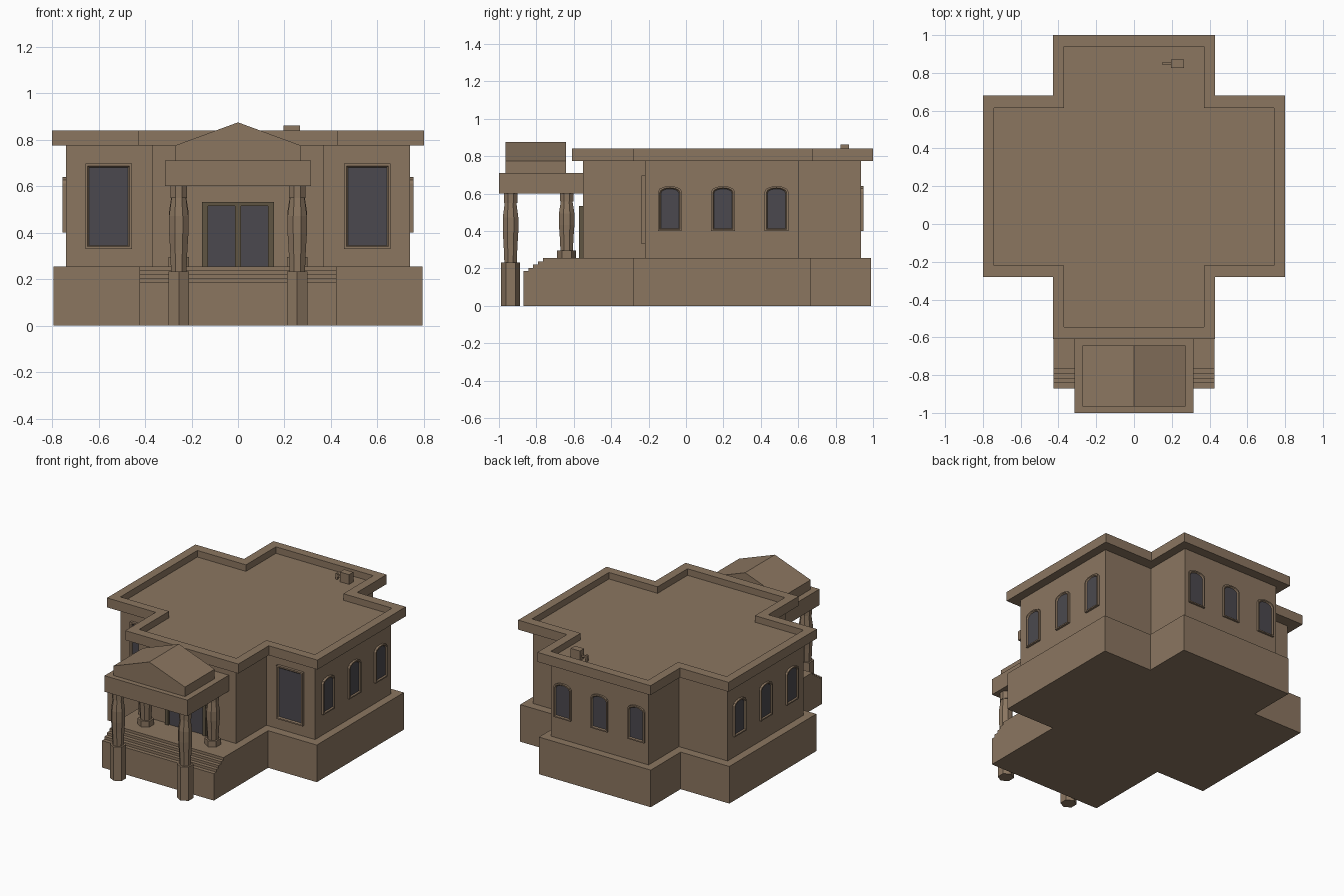
import bpy, bmesh, math

if "Cube" in bpy.data.objects:
    bpy.data.objects.remove(bpy.data.objects["Cube"])


def material(name, rgb):
    m = bpy.data.materials.new(name)
    m.diffuse_color = (*rgb, 1)
    m.use_nodes = True
    m.node_tree.nodes["Principled BSDF"].inputs["Base Color"].default_value = m.diffuse_color
    return m


STONE = material("brown stone", (0.26, 0.182, 0.118))
GLASS = material("dark glass", (0.07, 0.066, 0.077))
OLIVE = material("dark olive wood", (0.115, 0.09, 0.055))


def loft(name, rings, mats=(STONE,), last=0):
    """Bridge equal-length point rings and cap both ends; last = material of final cap."""
    bm = bmesh.new()
    loops = [[bm.verts.new(p) for p in r] for r in rings]
    n = len(loops[0])
    for a, b in zip(loops, loops[1:]):
        for i in range(n):
            j = (i + 1) % n
            bm.faces.new((a[i], a[j], b[j], b[i]))
    bm.faces.new(loops[0][::-1])
    bm.faces.new(loops[-1]).material_index = last
    bmesh.ops.recalc_face_normals(bm, faces=bm.faces[:])
    me = bpy.data.meshes.new(name)
    bm.to_mesh(me)
    bm.free()
    for m in mats:
        me.materials.append(m)
    ob = bpy.data.objects.new(name, me)
    bpy.context.collection.objects.link(ob)
    return ob


def box(name, x0, x1, y0, y1, z0, z1, mat=STONE):
    base = [(x0, y0), (x1, y0), (x1, y1), (x0, y1)]
    return loft(name, [[(x, y, z) for x, y in base] for z in (z0, z1)], (mat,))


def cross(xi, xo, yf, ya, yb, yk, z):
    """Cross-shaped floor plan: inner/outer half widths, front, wing front, wing back, back."""
    right = [(xi, yf), (xi, ya), (xo, ya), (xo, yb), (xi, yb), (xi, yk)]
    return [(x, y, z) for x, y in right + [(-x, y) for x, y in reversed(right)]]


# Plinth, walls and flat roof with a sunken floor
loft("plinth", [cross(0.425, 0.795, -0.765, -0.28, 0.665, 0.99, z) for z in (0, 0.255)])
loft("walls", [cross(0.37, 0.74, -0.55, -0.22, 0.605, 0.935, z) for z in (0.255, 0.775)])
outer, inner = (0.43, 0.80, -0.61, -0.28, 0.68, 1.0), (0.37, 0.74, -0.545, -0.22, 0.615, 0.94)
loft("roof", [cross(*outer, 0.775), cross(*outer, 0.84), cross(*inner, 0.84), cross(*inner, 0.795)])

# Front steps, one stepped profile across the full width
profile = [(-0.765, 0), (-0.87, 0)]
for y, top, back in ((-0.87, 0.185, -0.843), (-0.843, 0.203, -0.817),
                     (-0.817, 0.22, -0.791), (-0.791, 0.237, -0.765)):
    profile += [(y, top), (back, top)]
loft("front_steps", [[(x, y, z) for y, z in profile] for x in (-0.425, 0.425)])

# Portico beam block and gabled top
box("portico_beam", -0.315, 0.315, -1.0, -0.55, 0.60, 0.71)
gable = [(-0.272, 0.71), (0.272, 0.71), (0.272, 0.775), (0, 0.875), (-0.272, 0.775)]
loft("portico_gable", [[(x, y, z) for x, z in gable] for y in (-0.965, -0.642)])


def ngon(cx, cy, r, z, n, turn):
    return [(cx + r * math.cos(turn + i * math.tau / n),
             cy + r * math.sin(turn + i * math.tau / n), z) for i in range(n)]


# Four swelling columns on hexagonal pedestals
for side, sx in (("left", -0.255), ("right", 0.255)):
    for place, cy, z0, z1 in (("front", -0.938, 0, 0.232), ("back", -0.638, 0.25, 0.295)):
        loft(f"{place}_{side}_pedestal", [ngon(sx, cy, 0.051, z, 6, math.pi / 2) for z in (z0, z1)])
        s = 0.6 - z1
        shaft = [(0, 0.036), (0.25, 0.040), (0.45, 0.045), (0.65, 0.045), (0.86, 0.034)]
        loft(f"{place}_{side}_column", [ngon(sx, cy, r, z1 + t * s, 8, math.pi / 8) for t, r in shaft])
        loft(f"{place}_{side}_capital", [ngon(sx, cy, 0.039, z, 8, math.pi / 8) for z in (z1 + 0.86 * s, 0.6)])


def window(name, place, outline, margin, depth):
    """Raised frame with bevelled glass; place maps (along, height, out) to world."""
    us, vs = [p[0] for p in outline], [p[1] for p in outline]
    cu, cv = (min(us) + max(us)) / 2, (min(vs) + max(vs)) / 2
    hu, hv = max(us) - cu, max(vs) - cv
    rings = []
    for m, d in ((0, -0.005), (0, depth), (margin * 0.6, depth), (margin, depth - 0.008)):
        rings.append([place(cu + (u - cu) * (hu - m) / hu, cv + (v - cv) * (hv - m) / hv, d)
                      for u, v in outline])
    loft(name, rings, (STONE, GLASS), 1)


def arch(c):
    """Segment-arched outline centred on c."""
    top = [(c + 0.063 * math.cos(a), 0.612 + 0.028 * math.sin(a))
           for a in [i * math.pi / 6 for i in range(7)]]
    return [(c - 0.063, 0.40), (c + 0.063, 0.40)] + top


# Tall rectangular windows on the front of the wings
for side, c in (("left", -0.557), ("right", 0.557)):
    rect = [(c - 0.1, 0.33), (c + 0.1, 0.33), (c + 0.1, 0.697), (c - 0.1, 0.697)]
    window(f"front_{side}_window", lambda u, v, d: (u, -0.22 - d, v), rect, 0.016, 0.018)

# Arched windows on both sides and the back
for i, c in enumerate((-0.086, 0.198, 0.484)):
    for side, s in (("left", -1), ("right", 1)):
        window(f"{side}_arched_window_{i + 1}", lambda u, v, d: (s * (0.74 + d), u, v), arch(c), 0.014, 0.015)
for i, c in enumerate((-0.28, 0, 0.28)):
    window(f"back_arched_window_{i + 1}", lambda u, v, d: (u, 0.935 + d, v), arch(c), 0.014, 0.013)

# Double glass door in a wooden frame
for name, x0, x1 in (("left_jamb", -0.155, -0.13), ("right_jamb", 0.13, 0.155), ("mullion", -0.012, 0.012)):
    box("door_" + name, x0, x1, -0.572, -0.545, 0.255, 0.515, OLIVE)
box("door_header", -0.155, 0.155, -0.572, -0.545, 0.515, 0.533, OLIVE)
for side, x in (("left", -0.13), ("right", 0.012)):
    box(f"door_{side}_glass", x, x + 0.118, -0.559, -0.55, 0.255, 0.515, GLASS)

# Small rooftop vent unit with a side pipe
box("vent_unit", 0.196, 0.266, 0.826, 0.872, 0.795, 0.862)
box("vent_pipe", 0.160, 0.20, 0.842, 0.856, 0.815, 0.829)
box("vent_pipe_end", 0.152, 0.166, 0.841, 0.857, 0.795, 0.835)
